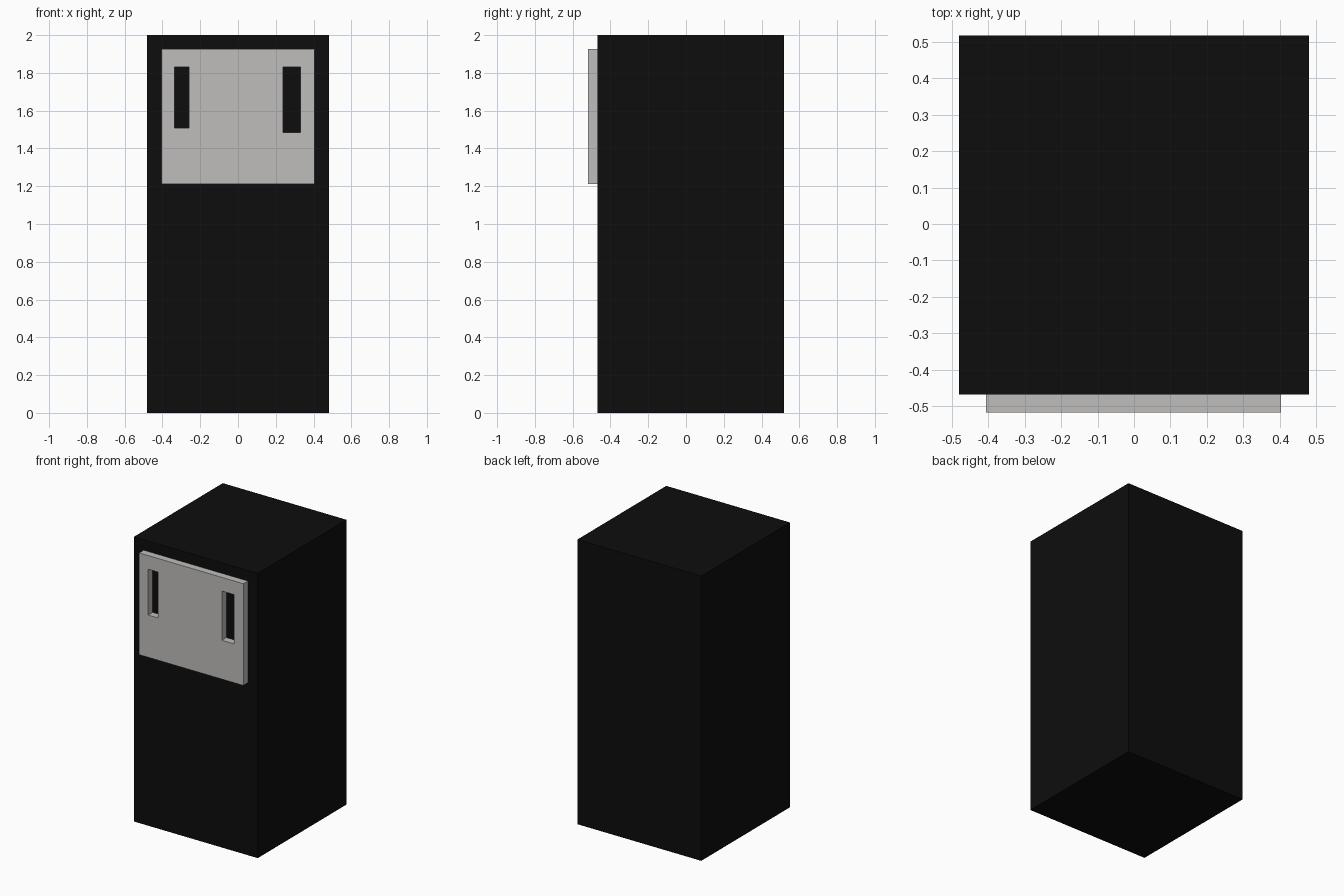
import bpy, bmesh
from mathutils import Vector

cube = bpy.data.objects.get("Cube")
if cube:
    bpy.data.objects.remove(cube, do_unlink=True)


def material(name, rgb):
    m = bpy.data.materials.new(name)
    m.use_nodes = True
    m.diffuse_color = (*rgb, 1)
    bsdf = next(n for n in m.node_tree.nodes if n.type == 'BSDF_PRINCIPLED')
    bsdf.inputs["Base Color"].default_value = (*rgb, 1)
    return m


def finish(name, bm, mat):
    bmesh.ops.recalc_face_normals(bm, faces=bm.faces)
    me = bpy.data.meshes.new(name)
    bm.to_mesh(me)
    bm.free()
    me.materials.append(mat)
    ob = bpy.data.objects.new(name, me)
    bpy.context.collection.objects.link(ob)
    return ob


black = material("black", (0.004, 0.004, 0.004))
grey = material("light grey", (0.52, 0.51, 0.50))

FRONT, BACK, PANEL_FRONT = -0.468, 0.518, -0.518

# Tall body block
bm = bmesh.new()
bmesh.ops.create_cube(bm, size=1)
bmesh.ops.scale(bm, vec=(0.962, BACK - FRONT, 2), verts=bm.verts)
bmesh.ops.translate(bm, vec=(0, (FRONT + BACK) / 2, 1), verts=bm.verts)
finish("body", bm, black)

# Face panel: a grid of cells with the two eye slots left open, then thickened
slots = [(-0.335, -0.26, 1.508, 1.83), (0.237, 0.332, 1.484, 1.83)]
xs = [-0.406, -0.335, -0.26, 0.237, 0.332, 0.404]
zs = [1.211, 1.484, 1.508, 1.83, 1.926]

bm = bmesh.new()
grid = [[bm.verts.new((x, PANEL_FRONT, z)) for z in zs] for x in xs]
for i in range(len(xs) - 1):
    for j in range(len(zs) - 1):
        cx, cz = (xs[i] + xs[i + 1]) / 2, (zs[j] + zs[j + 1]) / 2
        if not any(a < cx < b and c < cz < d for a, b, c, d in slots):
            bm.faces.new((grid[i][j], grid[i + 1][j],
                          grid[i + 1][j + 1], grid[i][j + 1]))
ext = bmesh.ops.extrude_face_region(bm, geom=bm.faces[:], use_keep_orig=True)
back_verts = [g for g in ext["geom"] if isinstance(g, bmesh.types.BMVert)]
bmesh.ops.translate(bm, vec=Vector((0, FRONT - PANEL_FRONT, 0)), verts=back_verts)

# Merge the flat cells into clean faces
bmesh.ops.recalc_face_normals(bm, faces=bm.faces)
bmesh.ops.dissolve_limit(bm, angle_limit=0.01, verts=bm.verts, edges=bm.edges)
finish("face_panel", bm, grey)
